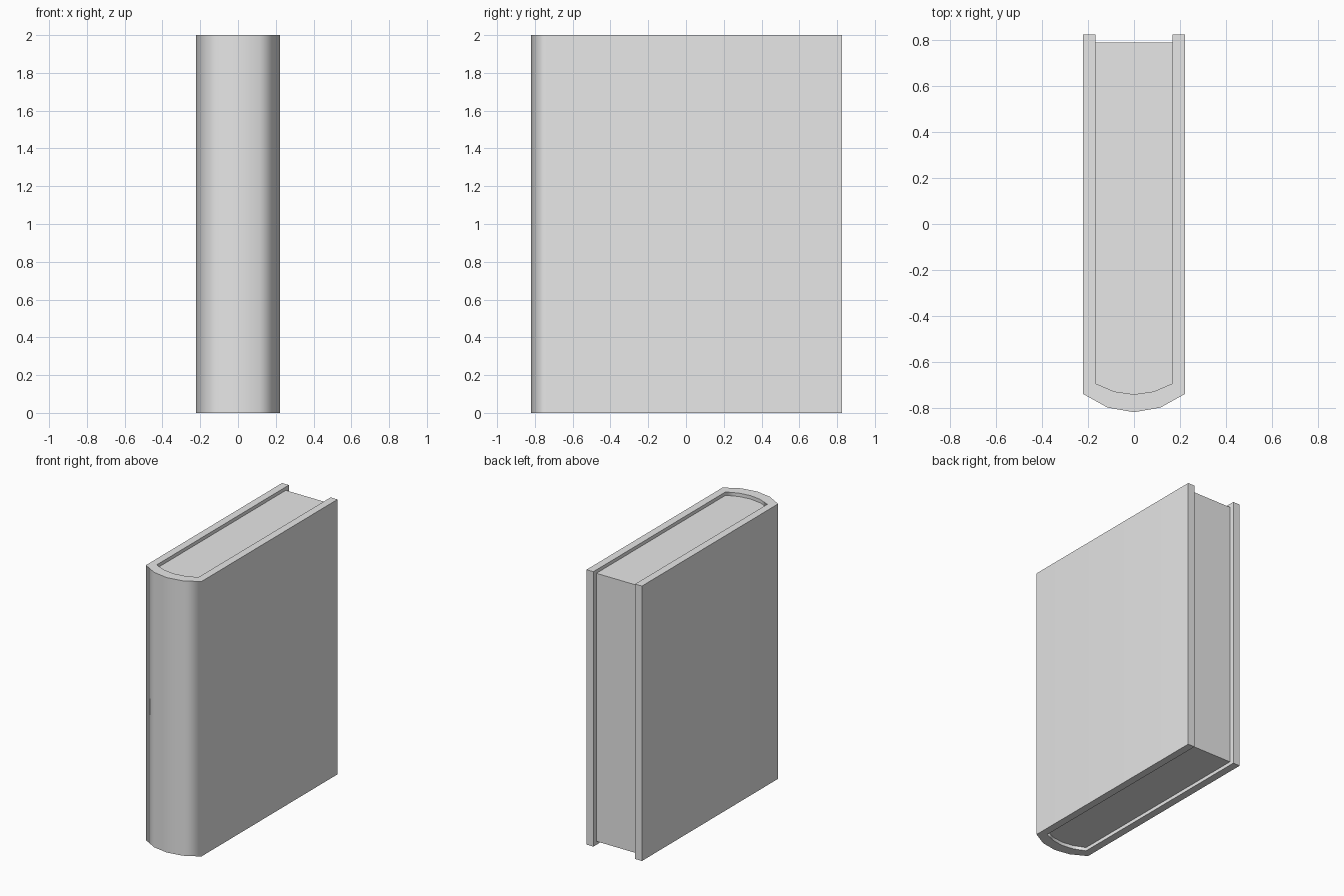
import bpy
import bmesh
import math

cube = bpy.data.objects.get("Cube")
if cube:
    bpy.data.objects.remove(cube, do_unlink=True)

# One plain grey for the whole book
GREY = (0.8, 0.8, 0.8, 1)
grey = bpy.data.materials.new("plain_grey")
grey.use_nodes = True
grey.diffuse_color = GREY
grey.node_tree.nodes["Principled BSDF"].inputs["Base Color"].default_value = GREY


def mirrored(half):
    """Complete a half profile that starts on the centre line."""
    return [(-x, y) for x, y in reversed(half[1:])] + half


def extrude_profile(name, points, bottom, top):
    """Raise a closed outline into a prism with a softly shaded spine."""
    bm = bmesh.new()
    base = bm.faces.new([bm.verts.new((x, y, bottom)) for x, y in points])
    raised = bmesh.ops.extrude_face_region(bm, geom=[base], use_keep_orig=True)
    verts = [g for g in raised["geom"] if isinstance(g, bmesh.types.BMVert)]
    bmesh.ops.translate(bm, vec=(0, 0, top - bottom), verts=verts)
    bmesh.ops.recalc_face_normals(bm, faces=bm.faces)
    mesh = bpy.data.meshes.new(name)
    bm.to_mesh(mesh)
    bm.free()
    mesh.materials.append(grey)
    obj = bpy.data.objects.new(name, mesh)
    bpy.context.collection.objects.link(obj)
    bpy.ops.object.select_all(action="DESELECT")
    obj.select_set(True)
    bpy.context.view_layer.objects.active = obj
    bpy.ops.object.shade_smooth_by_angle(angle=math.radians(70))
    weighted = obj.modifiers.new("flat_boards", "WEIGHTED_NORMAL")
    weighted.keep_sharp = True
    return obj


# Half outlines from the middle of the spine to the open edge
outer = [(0, -0.82), (0.115, -0.8), (0.223, -0.74), (0.223, 0.825)]
inner = [(0, -0.742), (0.085, -0.73), (0.168, -0.695)]

# Cover: both boards and the rounded spine in one wrap
cover_outline = mirrored(outer) + mirrored(inner + [(0.168, 0.825)])[::-1]
extrude_profile("cover", cover_outline, 0, 2)

# Page block: fills the cover, set back from its three open edges
extrude_profile("page_block", mirrored(inner + [(0.168, 0.79)]), 0.025, 1.975)
